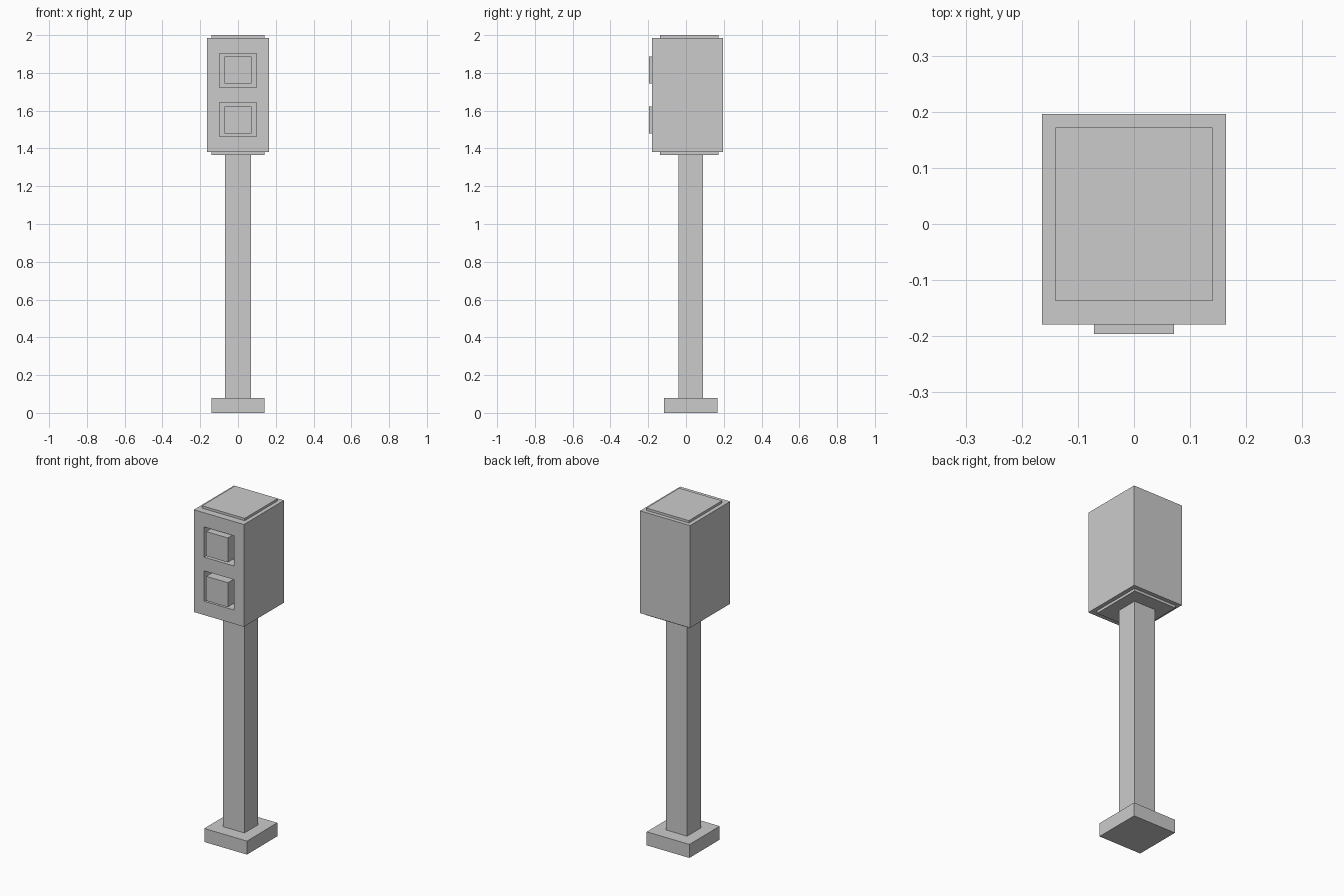
import bpy

if "Cube" in bpy.data.objects:
    bpy.data.objects.remove(bpy.data.objects["Cube"])


def box(name, x, y, z):
    """Box from (min, max) ranges along each axis."""
    bpy.ops.mesh.primitive_cube_add(size=1, location=[(a + b) / 2 for a, b in (x, y, z)])
    ob = bpy.context.object
    ob.name = name
    ob.scale = [b - a for a, b in (x, y, z)]
    bpy.ops.object.transform_apply(location=False, rotation=False, scale=True)
    return ob


# Base foot and post
box("base", (-0.14, 0.14), (-0.116, 0.168), (0, 0.08))
box("post", (-0.07, 0.07), (-0.039, 0.089), (0.08, 1.365))

# Signal housing with thin plates above and below
housing = box("housing", (-0.164, 0.164), (-0.179, 0.196), (1.38, 1.986))
box("top_plate", (-0.14, 0.14), (-0.137, 0.172), (1.986, 2.0))
box("bottom_plate", (-0.14, 0.14), (-0.137, 0.172), (1.365, 1.38))

# Recessed windows, each with a protruding lamp block
FLOOR_Y = -0.115
for label, window_z, lamp_z in (("upper", (1.723, 1.902), (1.743, 1.888)),
                                ("lower", (1.462, 1.642), (1.478, 1.623))):
    cutter = box(label + "_window_cutter", (-0.098, 0.098), (-0.25, FLOOR_Y), window_z)
    cutter.hide_render = True
    cutter.display_type = 'WIRE'
    cut = housing.modifiers.new(label + "_window", 'BOOLEAN')
    cut.operation = 'DIFFERENCE'
    cut.solver = 'EXACT'
    cut.object = cutter
    box(label + "_lamp", (-0.071, 0.071), (-0.196, FLOOR_Y), lamp_z)
